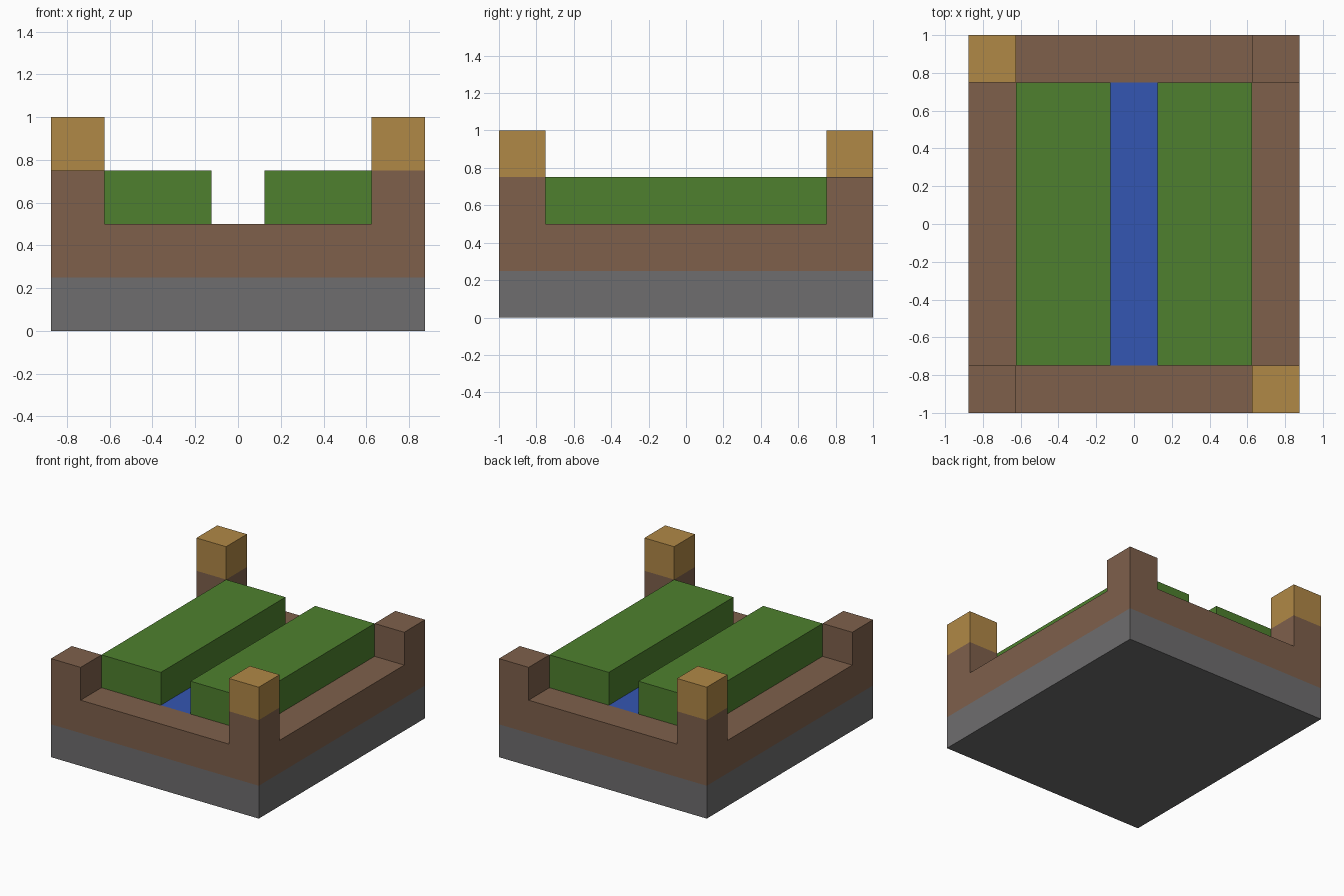
import bpy, bmesh
from mathutils import Vector

cube = bpy.data.objects.get("Cube")
if cube:
    bpy.data.objects.remove(cube, do_unlink=True)


def material(name, srgb):
    color = [((c / 255 + 0.055) / 1.055) ** 2.4 for c in srgb] + [1]
    mat = bpy.data.materials.new(name)
    mat.use_nodes = True
    mat.diffuse_color = color
    mat.node_tree.nodes["Principled BSDF"].inputs["Base Color"].default_value = color
    return mat


STONE = material("grey_stone", (110, 109, 110))
SOIL = material("brown_wood", (126, 96, 75))
LAMP = material("tan_block", (176, 136, 70))
LEAF = material("crop_green", (78, 128, 46))
WATER = material("water_blue", (52, 86, 178))


def box(name, low, high, mats, cuts=(), rule=None, open_bottom=False):
    """Box between two corners, split by axis cuts and coloured by a rule."""
    low, high = Vector(low), Vector(high)
    bm = bmesh.new()
    bmesh.ops.create_cube(bm, size=1)
    for v in bm.verts:
        v.co = (low + high) / 2 + v.co * (high - low)
    if open_bottom:
        bm.normal_update()
        under = [f for f in bm.faces if f.normal.z < -0.9]
        bmesh.ops.delete(bm, geom=under, context='FACES')
    for axis, at in cuts:
        normal = Vector((0, 0, 0))
        normal[axis] = 1
        bmesh.ops.bisect_plane(bm, geom=bm.verts[:] + bm.edges[:] + bm.faces[:],
                               plane_co=normal * at, plane_no=normal)
    if rule:
        bm.normal_update()
        for f in bm.faces:
            f.material_index = rule(f.calc_center_median(), f.normal)
    mesh = bpy.data.meshes.new(name)
    bm.to_mesh(mesh)
    bm.free()
    for mat in mats:
        mesh.materials.append(mat)
    obj = bpy.data.objects.new(name, mesh)
    bpy.context.collection.objects.link(obj)
    return obj


HX, HY = 0.875, 1.0          # outer half sizes
IX, IY = 0.625, 0.75         # inner bed half sizes
CHANNEL = 0.125              # half width of the water channel


def base_colour(c, n):
    if n.z > 0.9:
        return 2 if abs(c.x) < CHANNEL and abs(c.y) < IY else 1
    return 1 if c.z > 0.25 else 0


# Stone footing, wooden bed and water channel
box("planter_base", (-HX, -HY, 0), (HX, HY, 0.5), [STONE, SOIL, WATER],
    cuts=[(2, 0.25), (0, -CHANNEL), (0, CHANNEL), (1, -IY), (1, IY)],
    rule=base_colour)

for sx, side in ((1, "left"), (-1, "right")):
    # Crop row beside the channel
    xs = sorted((sx * CHANNEL, sx * IX))
    box(f"crop_row_{side}", (xs[0], -IY, 0.5), (xs[1], IY, 0.75), [LEAF],
        open_bottom=True)
    # Corner posts, two opposite ones capped with a tan block
    for sy, end in ((-1, "front"), (1, "back")):
        xs = sorted((sx * IX, sx * HX))
        ys = sorted((sy * IY, sy * HY))
        tall = sx * sy < 0
        box(f"post_{end}_{side}", (xs[0], ys[0], 0.5),
            (xs[1], ys[1], 1.0 if tall else 0.75), [SOIL, LAMP],
            cuts=[(2, 0.75)] if tall else [],
            rule=lambda c, n: int(c.z > 0.76), open_bottom=True)
